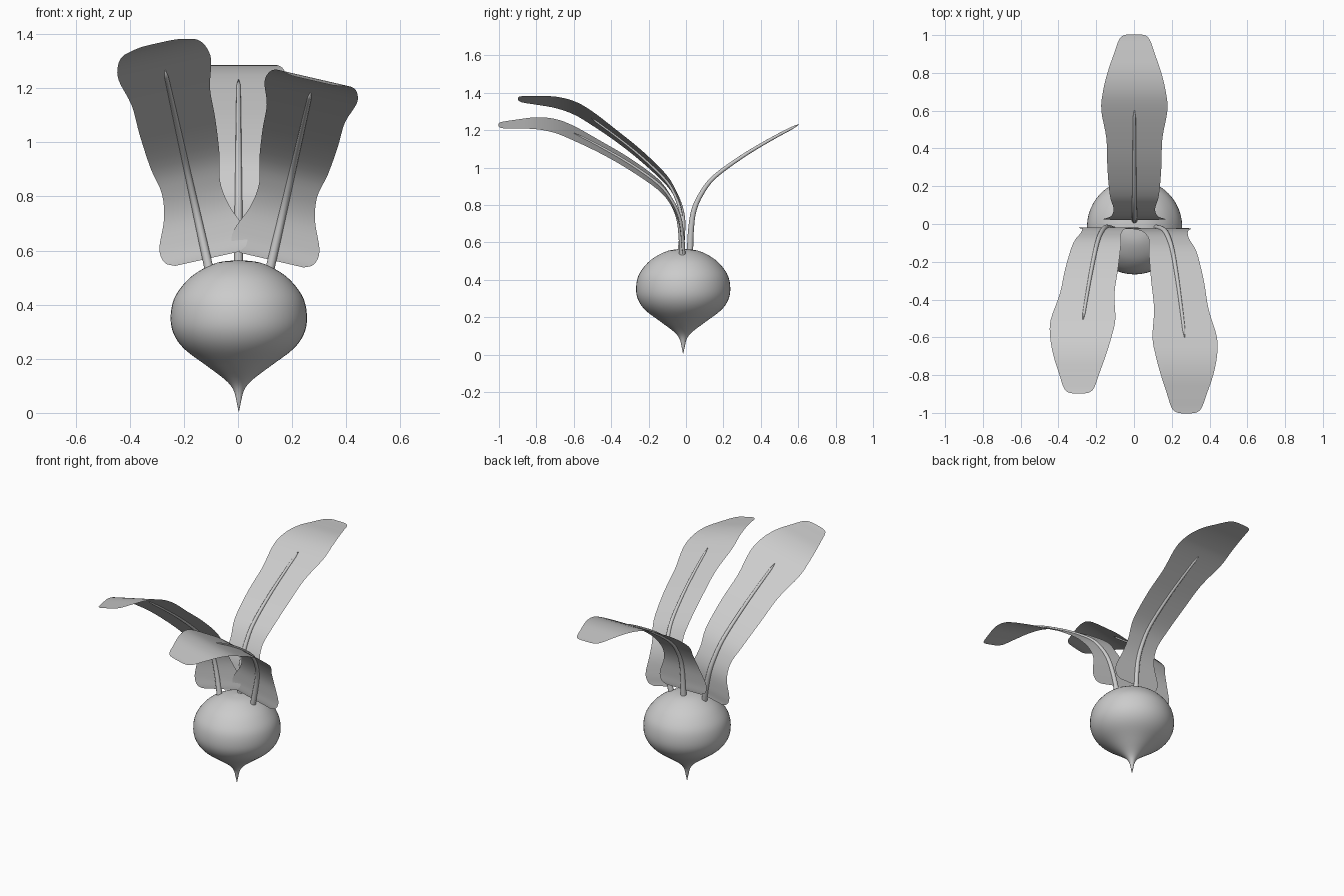
import bpy, math
from mathutils import Matrix, Vector

if "Cube" in bpy.data.objects:
    bpy.data.objects.remove(bpy.data.objects["Cube"])


def smooth_points(pts, n=4):
    """Catmull-Rom resampling of a short control list."""
    p = [Vector(q) for q in pts]
    p = [2 * p[0] - p[1]] + p + [2 * p[-1] - p[-2]]
    out = []
    for i in range(1, len(p) - 2):
        a, b, c, d = p[i - 1:i + 3]
        for k in range(n):
            t = k / n
            out.append(0.5 * (2 * b + (c - a) * t + (2 * a - 5 * b + 4 * c - d) * t * t
                              + (3 * b - a - 3 * c + d) * t ** 3))
    return out + [p[-2]]


def loft(name, rows, closed, matrix=Matrix()):
    """Skin equal-length rows of points; closed rows form capped tubes."""
    m = len(rows[0])
    verts = [v for r in rows for v in r]
    faces = []
    for i in range(len(rows) - 1):
        for j in range(m if closed else m - 1):
            k = (j + 1) % m
            faces.append((i * m + j, i * m + k, (i + 1) * m + k, (i + 1) * m + j))
    if closed:
        faces.append(tuple(range(m))[::-1])
        faces.append(tuple(range(len(verts) - m, len(verts))))
    mesh = bpy.data.meshes.new(name)
    mesh.from_pydata(verts, [], faces)
    mesh.transform(matrix)
    mesh.shade_smooth()
    obj = bpy.data.objects.new(name, mesh)
    bpy.context.collection.objects.link(obj)
    return obj


# Round root with a pointed tail: (radius, height)
profile = [(0.001, 0.005), (0.008, 0.04), (0.02, 0.085), (0.05, 0.122), (0.12, 0.175),
           (0.2, 0.235), (0.24, 0.29), (0.252, 0.35), (0.24, 0.42), (0.2, 0.48),
           (0.15, 0.522), (0.08, 0.555), (0.001, 0.565)]
rings = []
for r, z in smooth_points(profile):
    rings.append([(0.003 + r * math.cos(a), -0.015 + r * math.sin(a), z)
                  for a in (2 * math.pi * j / 48 for j in range(48))])
loft("bulb", rings, True)

# Leaf spine and blade half width: (y, z, half width)
spine = [(0, 0.025, 0.12), (0.002, 0.045, 0.155), (0.005, 0.1, 0.163), (0.02, 0.2, 0.123),
         (0.06, 0.29, 0.11), (0.13, 0.38, 0.13), (0.28, 0.49, 0.143), (0.43, 0.58, 0.148),
         (0.58, 0.66, 0.175), (0.68, 0.70, 0.166), (0.78, 0.715, 0.142),
         (0.88, 0.711, 0.108), (0.95, 0.706, 0.083), (0.975, 0.705, 0.06), (0.982, 0.705, 0.03)]


def leaf(name, base, turn, lift, lean):
    mat = (Matrix.Translation(base) @ Matrix.Rotation(math.radians(lean), 4, 'Y')
           @ Matrix.Rotation(math.radians(lift), 4, 'X')
           @ Matrix.Rotation(math.radians(turn), 4, 'Z'))
    # Thin flat blade
    rows = [[(w * (j / 5 - 1), y, z) for j in range(11)] for y, z, w in smooth_points(spine)]
    loft(name + "_blade", rows, False, mat)
    # Tapering stem along the spine
    path = smooth_points([(0, -0.02, 0), (0, 0.0, 0)] + spine[2:9])
    tube = []
    for i, (y, z, _) in enumerate(path):
        a, b = path[max(i - 1, 0)], path[min(i + 1, len(path) - 1)]
        t = Vector((0, b[0] - a[0], b[1] - a[1])).normalized()
        n = Vector((0, -t.z, t.y))
        r = 0.018 * (1 - 0.6 * i / (len(path) - 1))
        if i == len(path) - 1:
            r = 0.002
        tube.append([Vector((0, y, z)) + Vector((1, 0, 0)) * r * math.cos(g) + n * r * math.sin(g)
                     for g in (2 * math.pi * j / 12 for j in range(12))])
    loft(name + "_stem", tube, True, mat)


# Three leaves
leaf("back_leaf", (0.002, 0.022, 0.57), 0, 0, 0)
leaf("front_right_leaf", (0.12, -0.02, 0.54), 180, 0, 13)
leaf("front_left_leaf", (-0.11, -0.03, 0.545), 180, -8.5, -12.5)
